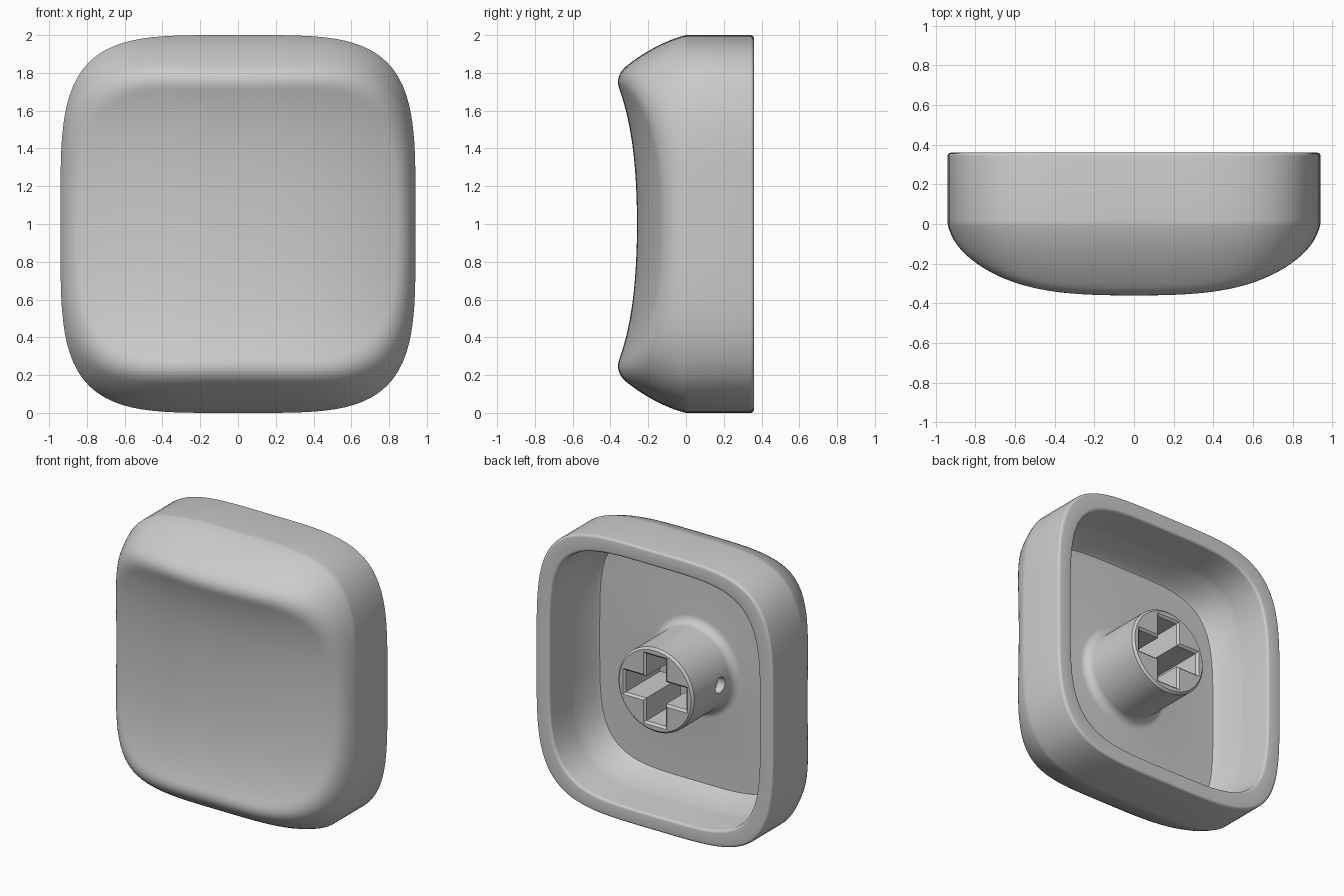
import bpy, bmesh
from math import sin, cos, pi, sqrt

if "Cube" in bpy.data.objects:
    bpy.data.objects.remove(bpy.data.objects["Cube"])

N = 144                      # points around every ring
A, B = 0.94, 1.0             # half width and half height of the cap
ANG = [2 * pi * i / N for i in range(N)]


def squircle(inset, y, n=4.2, scale=1.0):
    """Rounded-square ring, inset from the outline, at depth y."""
    a, b, pts = A - inset, B - inset, []
    for t in ANG:
        r = scale / (abs(cos(t) / a) ** n + abs(sin(t) / b) ** n) ** (1 / n)
        pts.append((r * cos(t), y, 1 + r * sin(t)))
    return pts


def circle(r, y):
    return [(r * cos(t), y, 1 + r * sin(t)) for t in ANG]


def loft(name, rings):
    """Closed skin through equal-length rings, capped at both ends."""
    bm = bmesh.new()
    vs = [[bm.verts.new(p) for p in ring] for ring in rings]
    for p, q in zip(vs, vs[1:]):
        for i in range(len(p)):
            j = (i + 1) % len(p)
            bm.faces.new((p[i], p[j], q[j], q[i]))
    bm.faces.new(vs[0])
    bm.faces.new(vs[-1][::-1])
    bmesh.ops.recalc_face_normals(bm, faces=bm.faces[:])
    me = bpy.data.meshes.new(name)
    bm.to_mesh(me)
    bm.free()
    ob = bpy.data.objects.new(name, me)
    bpy.context.collection.objects.link(ob)
    return ob


def front_height(x, z, d):
    """Sloping shoulder blended into a dish that is concave in z, arched in x."""
    t = z - 1
    shoulder = (-0.25 + sqrt(0.0625 + 3.2 * d)) / 1.6
    dish = 0.265 + 0.12 * t ** 2 + 0.13 * t ** 4 - 0.2 * abs(x) ** 2.5
    k = 0.1
    h = max(k - abs(shoulder - dish), 0) / k
    return min(shoulder, dish) - h * h * k / 4


# Front dish and shoulder
rings = []
STEPS = 56
for i in range(1, STEPS + 1):
    r = 1 - (1 - i / STEPS) ** 1.5
    rings.append([(x, -front_height(x, z, 1 - r), z)
                  for x, _, z in squircle(0, 0, scale=r)])
peak = max(-p[1] for ring in rings for p in ring)
rings = [[(x, y * 0.36 / peak, z) for x, y, z in ring] for ring in rings]

# Side wall, rounded rim, tapered cavity
rings.append(squircle(0, 0.02))
f = 0.018
for i in range(5):
    t = i / 4 * pi / 2
    rings.append(squircle(f - f * cos(t), 0.36 - f + f * sin(t)))
for i in range(5):
    t = i / 4 * pi / 2
    rings.append(squircle(0.11 - f + f * sin(t), 0.36 - f + f * cos(t)))
FLOOR = -0.11
rings += [squircle(0.115, 0.12), squircle(0.12, 0.09),
          squircle(0.165, FLOOR + 0.02), squircle(0.18, FLOOR)]

# Stem rising from the floor through a fillet
R, g = 0.3, 0.06
for i in range(7):
    t = i / 6 * pi / 2
    rings.append(circle(R + g - g * sin(t), FLOOR + g - g * cos(t)))
rings += [circle(R, 0.335), circle(R - 0.015, 0.35)]
cap = loft("keycap", rings)


# Cross socket with a flared mouth
def cross(y, e=0.0):
    w, l = 0.078 + e, 0.24 + e
    quarter = [(l, -w), (l, w), (w, w)]
    pts = []
    for c, s in ((1, 0), (0, 1), (-1, 0), (0, -1)):
        pts += [(x * c - z * s, y, 1 + x * s + z * c) for x, z in quarter]
    return pts


socket = loft("socket_cutter", [cross(-0.05), cross(0.335), cross(0.352, 0.017),
                                cross(0.4, 0.017)])

# Small round hole in the side of the stem
hole = loft("hole_cutter", [[(x, 0.04 + 0.055 * cos(2 * pi * i / 32),
                              1 + 0.055 * sin(2 * pi * i / 32)) for i in range(32)]
                            for x in (-0.4, -0.2)])

bpy.context.view_layer.objects.active = cap
cap.select_set(True)
for cutter in (socket, hole):
    cutter.hide_render = True
    m = cap.modifiers.new("cut", 'BOOLEAN')
    m.operation, m.solver, m.object = 'DIFFERENCE', 'EXACT', cutter
    bpy.ops.object.modifier_apply(modifier=m.name)
    bpy.data.objects.remove(cutter)
bpy.ops.object.shade_smooth_by_angle(angle=0.55)
